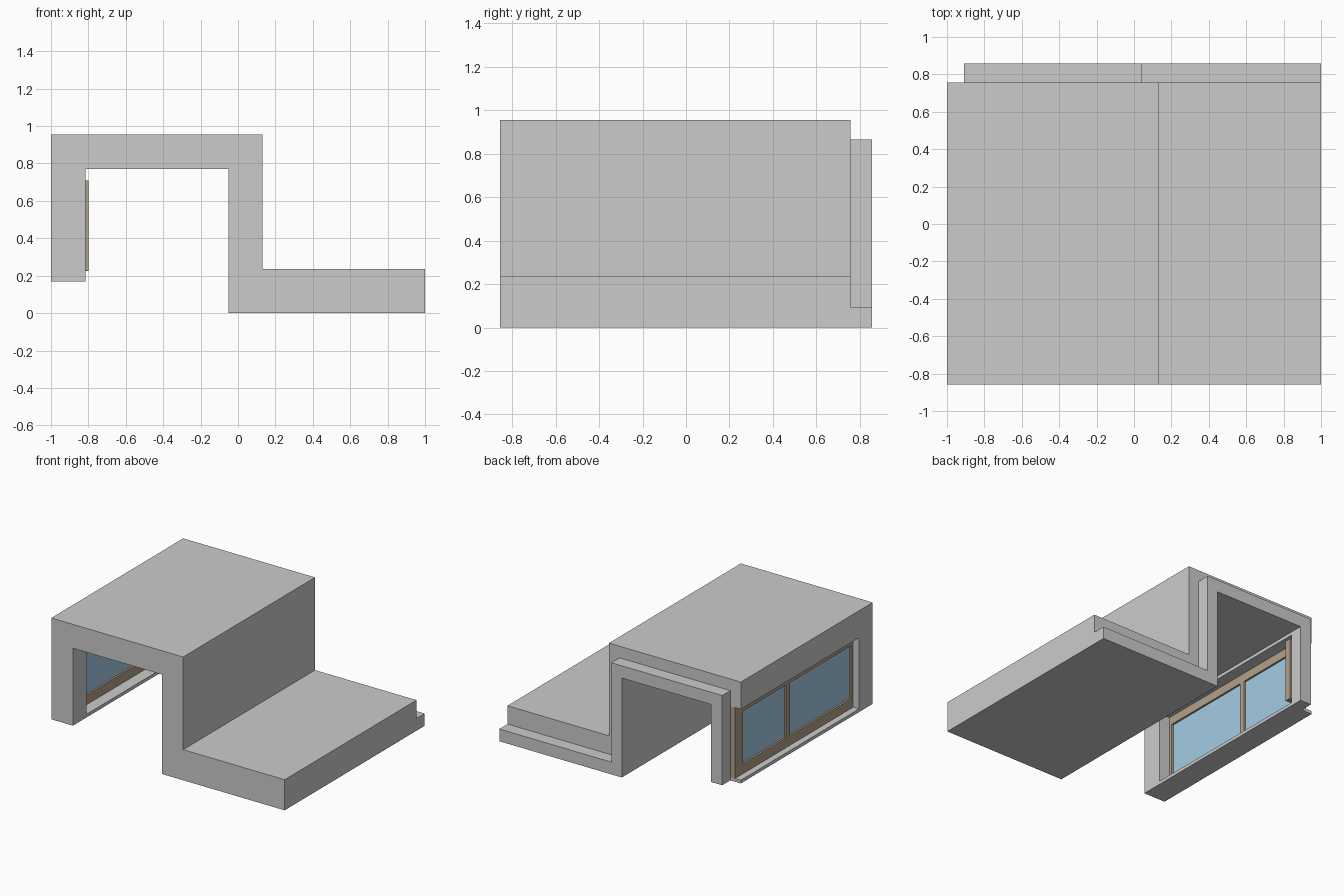
import bpy, bmesh

if "Cube" in bpy.data.objects:
    bpy.data.objects.remove(bpy.data.objects["Cube"])

def finish(name, bm, mat=None):
    bmesh.ops.recalc_face_normals(bm, faces=bm.faces)
    me = bpy.data.meshes.new(name)
    bm.to_mesh(me)
    bm.free()
    ob = bpy.data.objects.new(name, me)
    bpy.context.collection.objects.link(ob)
    if mat:
        me.materials.append(mat)
    return ob

def extrude_profile(name, pts, y0, y1):
    bm = bmesh.new()
    face = bm.faces.new([bm.verts.new((x, y0, z)) for x, z in pts])
    r = bmesh.ops.extrude_face_region(bm, geom=[face])
    verts = [v for v in r["geom"] if isinstance(v, bmesh.types.BMVert)]
    bmesh.ops.translate(bm, verts=verts, vec=(0, y1 - y0, 0))
    return finish(name, bm)

def box(name, x, y, z, mat=None):
    bm = bmesh.new()
    bmesh.ops.create_cube(bm, size=1)
    for v in bm.verts:
        v.co = [a[0] + (c + 0.5) * (a[1] - a[0]) for a, c in zip((x, y, z), v.co)]
    return finish(name, bm, mat)

def material(name, rgb):
    m = bpy.data.materials.new(name)
    m.diffuse_color = (*rgb, 1)
    m.use_nodes = True
    m.node_tree.nodes["Principled BSDF"].inputs["Base Color"].default_value = m.diffuse_color
    return m

wood = material("brown_wood", (0.45, 0.36, 0.25))
blue = material("blue_glass", (0.37, 0.60, 0.78))

def section(left, top, riser, slab):
    # stepped wall-roof-riser-floor outline; the inner edge is shared
    return [(left, 0.17), (left, top), (riser, top), (riser, slab), (1, slab),
            (1, 0), (-0.05, 0), (-0.05, 0.77), (-0.815, 0.77), (-0.815, 0.17)]

# main stepped shell and the thinner lip at the back
shell = extrude_profile("shell", section(-1, 0.955, 0.13, 0.237), -0.857, 0.757)
extrude_profile("back_lip", section(-0.91, 0.865, 0.04, 0.095), 0.757, 0.857)

# window opening, open towards the back end of the wall
cutter = box("window_cutter", (-1.1, -0.7), (-0.69, 0.8), (0.195, 0.745))
cutter.hide_render = True
mod = shell.modifiers.new("window_opening", "BOOLEAN")
mod.operation = "DIFFERENCE"
mod.solver = "EXACT"
mod.object = cutter
bpy.context.view_layer.objects.active = shell
bpy.ops.object.modifier_apply(modifier=mod.name)
bpy.data.objects.remove(cutter)

# window frame: rails, stiles and mullion
fx = (-0.95, -0.905)
for name, y, z in (
        ("bottom_rail", (-0.69, 0.757), (0.195, 0.27)),
        ("top_rail", (-0.69, 0.757), (0.68, 0.745)),
        ("front_stile", (-0.69, -0.665), (0.27, 0.68)),
        ("mullion", (0.085, 0.13), (0.27, 0.68)),
        ("back_stile", (0.66, 0.757), (0.27, 0.68))):
    box(name, fx, y, z, wood)

# deep post beside the back lip
box("back_post", (-0.905, -0.80), (0.71, 0.757), (0.225, 0.71), wood)

# glass panes
for name, y in (("front_pane", (-0.665, 0.085)), ("back_pane", (0.13, 0.66))):
    box(name, (-0.935, -0.92), y, (0.27, 0.68), blue)
